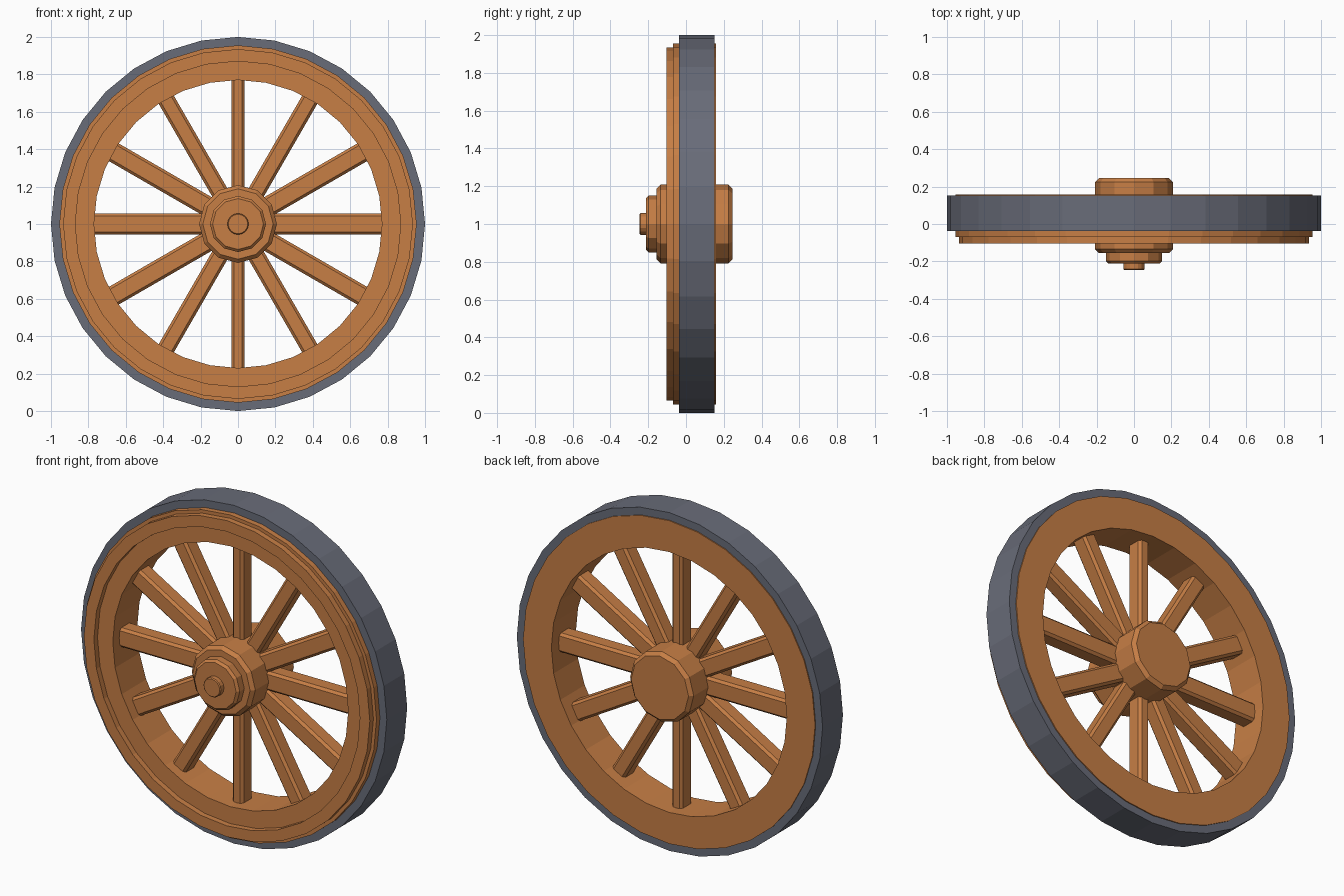
import bpy, bmesh, math
from mathutils import Matrix

if "Cube" in bpy.data.objects:
    bpy.data.objects.remove(bpy.data.objects["Cube"])

CZ = 1.0  # axle height


def material(name, rgb):
    m = bpy.data.materials.new(name)
    m.diffuse_color = (*rgb, 1)
    m.use_nodes = True
    m.node_tree.nodes["Principled BSDF"].inputs["Base Color"].default_value = m.diffuse_color
    return m


wood = material("warm_wood", (0.57, 0.21, 0.06))
iron = material("grey_iron", (0.14, 0.15, 0.19))


def finish(bm, name, mat):
    bmesh.ops.recalc_face_normals(bm, faces=bm.faces)
    me = bpy.data.meshes.new(name)
    bm.to_mesh(me)
    bm.free()
    me.materials.append(mat)
    ob = bpy.data.objects.new(name, me)
    bpy.context.collection.objects.link(ob)
    return ob


def turned(name, profile, sides, mat, hollow=False):
    """Spin a (radius, y) profile round the axle; hollow closes the loop, else the ends are capped."""
    bm = bmesh.new()
    rings = []
    for r, y in profile:
        rings.append([bm.verts.new((r * math.cos(a), y, CZ + r * math.sin(a)))
                      for a in (2 * math.pi * i / sides for i in range(sides))])
    pairs = list(zip(rings, rings[1:]))
    if hollow:
        pairs.append((rings[-1], rings[0]))
    else:
        bm.faces.new(rings[0])
        bm.faces.new(rings[-1])
    for a, b in pairs:
        for i in range(sides):
            j = (i + 1) % sides
            bm.faces.new((a[i], a[j], b[j], b[i]))
    return finish(bm, name, mat)


def drum(name, r, y0, y1, c, sides, back_bevel=True):
    """Solid cylinder along y with chamfered rims."""
    prof = [(r - c, y0), (r, y0 + c)]
    prof += [(r, y1 - c), (r - c, y1)] if back_bevel else [(r, y1)]
    return turned(name, prof, sides, wood)


# Iron tyre
turned("tyre", [(0.945, -0.038), (1.0, -0.038), (1.0, 0.152), (0.945, 0.152)], 32, iron, True)

# Wooden rim with a raised ring on the front
turned("rim", [(0.77, -0.07), (0.87, -0.07), (0.87, -0.104), (0.935, -0.104), (0.935, -0.07),
               (0.955, -0.07), (0.955, 0.158), (0.77, 0.158)], 32, wood, True)

# Hub, front cap and axle pin
drum("hub", 0.208, -0.155, 0.245, 0.02, 12)
drum("hub_cap", 0.15, -0.212, -0.15, 0.014, 12, False)
drum("axle_pin", 0.057, -0.245, -0.2, 0.005, 16, False)

# Chamfered spokes, broader towards the horizontal
for k in range(12):
    ang = k * math.pi / 6
    w = 0.035 + 0.022 * abs(math.cos(ang))
    d, c = 0.05, 0.014
    section = [(w, d - c), (w - c, d), (c - w, d), (-w, d - c),
               (-w, c - d), (c - w, -d), (w - c, -d), (w, c - d)]
    bm = bmesh.new()
    ends = [[bm.verts.new((r, 0.04 + v, u)) for u, v in section] for r in (0.12, 0.785)]
    for e in ends:
        bm.faces.new(e)
    for i in range(8):
        j = (i + 1) % 8
        bm.faces.new((ends[0][i], ends[0][j], ends[1][j], ends[1][i]))
    bm.transform(Matrix.Translation((0, 0, CZ)) @ Matrix.Rotation(-ang, 4, 'Y'))
    finish(bm, f"spoke_{k + 1}", wood)
